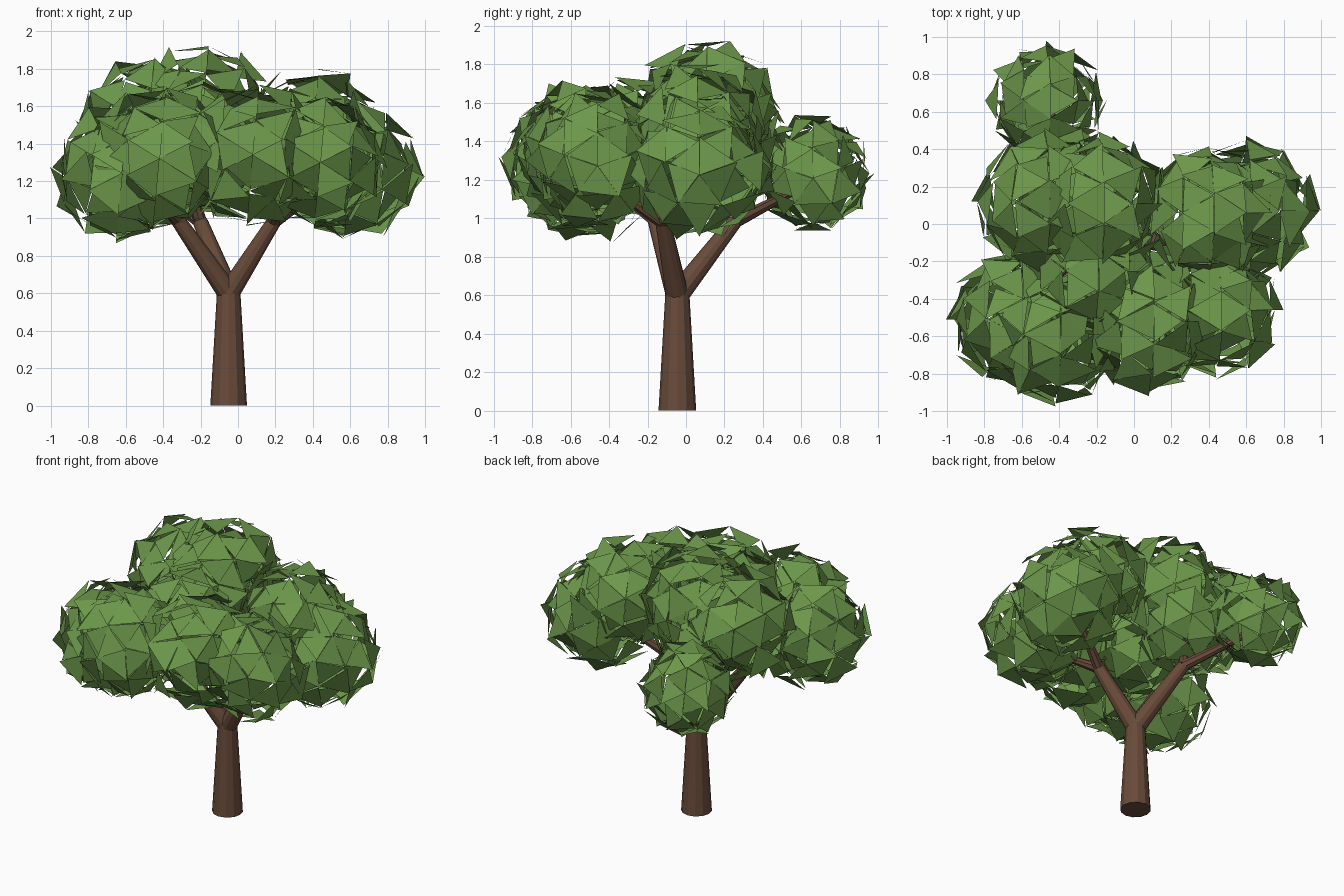
import bpy, bmesh, random, math
from mathutils import Vector, Matrix

if "Cube" in bpy.data.objects:
    bpy.data.objects.remove(bpy.data.objects["Cube"])

random.seed(11)

def material(name, rgb):
    m = bpy.data.materials.new(name)
    m.diffuse_color = (*rgb, 1)
    m.use_nodes = True
    m.node_tree.nodes["Principled BSDF"].inputs["Base Color"].default_value = m.diffuse_color
    return m

bark = material("bark", (0.14, 0.07, 0.042))
leaf = material("leaf", (0.15, 0.31, 0.07))

def finish(bm, name, mat):
    me = bpy.data.meshes.new(name)
    bm.to_mesh(me)
    bm.free()
    me.materials.append(mat)
    ob = bpy.data.objects.new(name, me)
    bpy.context.collection.objects.link(ob)
    return ob

def limb(name, a, b, r1, r2, sides):
    # tapered cylinder running from a to b
    a, b = Vector(a), Vector(b)
    d = b - a
    mat = Matrix.Translation((a + b) / 2) @ d.to_track_quat('Z', 'Y').to_matrix().to_4x4()
    bm = bmesh.new()
    bmesh.ops.create_cone(bm, cap_ends=True, segments=sides, radius1=r1,
                          radius2=r2, depth=d.length, matrix=mat)
    return finish(bm, name, bark)

def foliage(name, centre, r):
    # icosphere with an edge midpoint on each axis, split into loose leaf
    # triangles whose corners are pushed in or out at random
    centre = Vector(centre)
    shell = bmesh.new()
    bmesh.ops.create_icosphere(shell, subdivisions=2, radius=r,
                               matrix=Matrix.Rotation(math.radians(31.717), 4, 'Y'))
    bm = bmesh.new()
    for f in shell.faces:
        bm.faces.new([bm.verts.new(centre + v.co * random.uniform(0.86, 1.15))
                      for v in f.verts])
    shell.free()
    return finish(bm, name, leaf)

# trunk and main limbs
top = (-0.05, -0.045, 0.62)
limb("trunk", (-0.05, -0.045, 0), top, 0.098, 0.062, 12)
base = (-0.05, -0.045, 0.6)
back_fork = (-0.20, 0.25, 0.98)
right_fork = (0.19, -0.12, 0.98)
front_fork = (-0.32, -0.16, 0.99)
for name, fork in (("back_limb", back_fork), ("right_limb", right_fork),
                   ("front_limb", front_fork)):
    limb(name, base, fork, 0.06, 0.04, 12)

# thinner branches reaching into the foliage
for i, (a, b) in enumerate((
        (back_fork, (-0.44, 0.58, 1.15)),
        (back_fork, (-0.30, 0.16, 1.30)),
        (right_fork, (0.50, 0.03, 1.20)),
        (right_fork, (0.24, -0.36, 1.14)),
        (front_fork, (-0.50, -0.40, 1.17)))):
    limb(f"branch_{i + 1}", a, b, 0.036, 0.02, 8)

# foliage clumps
for name, c, r in (
        ("back_left_leaves", (-0.47, 0.66, 1.235), 0.285),
        ("left_leaves", (-0.48, 0.12, 1.49), 0.345),
        ("lower_left_leaves", (-0.28, 0.17, 1.35), 0.31),
        ("top_leaves", (-0.19, 0.11, 1.56), 0.35),
        ("right_leaves", (0.60, 0.07, 1.26), 0.35),
        ("inner_right_leaves", (0.40, 0.06, 1.45), 0.34),
        ("front_left_leaves", (-0.42, -0.59, 1.32), 0.35),
        ("outer_left_leaves", (-0.62, -0.51, 1.24), 0.345),
        ("centre_leaves", (-0.22, -0.25, 1.37), 0.34),
        ("front_middle_leaves", (0.08, -0.52, 1.34), 0.35),
        ("front_right_leaves", (0.44, -0.46, 1.30), 0.325)):
    foliage(name, c, r)
